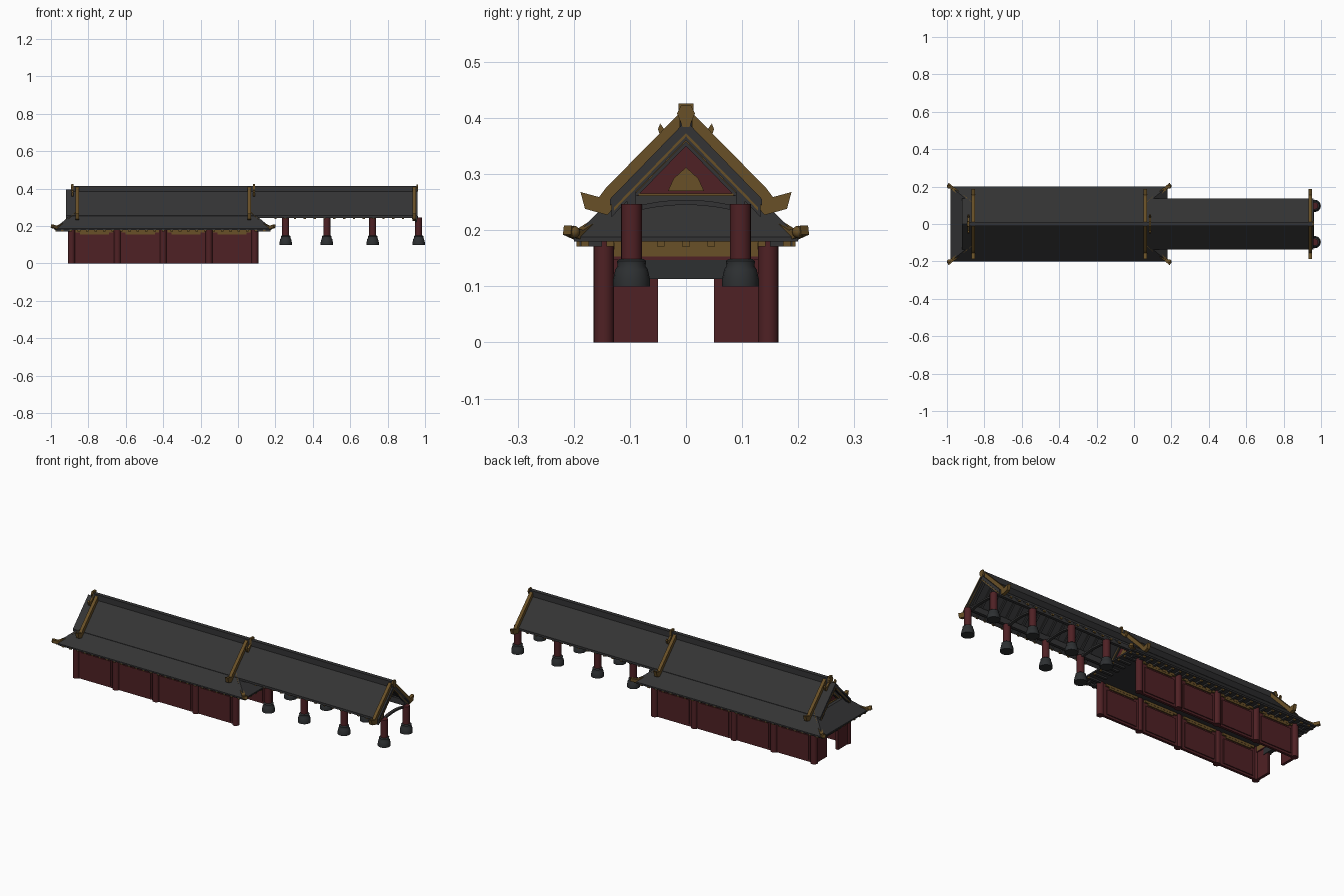
import bpy, bmesh, math
from mathutils import Matrix, Vector

if "Cube" in bpy.data.objects:
    bpy.data.objects.remove(bpy.data.objects["Cube"])


def material(name, rgb):
    m = bpy.data.materials.new(name)
    m.diffuse_color = (*rgb, 1)
    m.use_nodes = True
    m.node_tree.nodes["Principled BSDF"].inputs["Base Color"].default_value = m.diffuse_color
    return m


GREY = material("slate grey", (0.034, 0.034, 0.035))
STONE = material("stone grey", (0.026, 0.029, 0.031))
RED = material("dark red", (0.078, 0.015, 0.018))
GOLD = material("old gold", (0.14, 0.08, 0.02))
CX = -0.4                      # middle of the hall along x
BAYS = [CX + d for d in (-0.49, -0.245, 0, 0.245, 0.49)]


def finish(name, bm, mat, smooth=False):
    bmesh.ops.recalc_face_normals(bm, faces=bm.faces)
    me = bpy.data.meshes.new(name)
    bm.to_mesh(me)
    bm.free()
    me.materials.append(mat)
    ob = bpy.data.objects.new(name, me)
    bpy.context.collection.objects.link(ob)
    if smooth:
        bpy.ops.object.select_all(action='DESELECT')
        ob.select_set(True)
        bpy.context.view_layer.objects.active = ob
        bpy.ops.object.shade_smooth_by_angle(angle=math.radians(40))
    return ob


def boxes(name, mat, items):
    """One object made of (x0, x1, y0, y1, z0, z1) boxes."""
    bm = bmesh.new()
    for x0, x1, y0, y1, z0, z1 in items:
        mtx = Matrix.Translation(((x0 + x1) / 2, (y0 + y1) / 2, (z0 + z1) / 2))
        mtx = mtx @ Matrix.Diagonal((x1 - x0, y1 - y0, z1 - z0, 1))
        bmesh.ops.create_cube(bm, size=1, matrix=mtx)
    return finish(name, bm, mat)


def both_y(items):
    return items + [(a, b, -d, -c, e, f) for a, b, c, d, e, f in items]


def prisms(name, mat, items):
    """One object of (yz outline, x0, x1, matrix) extrusions."""
    bm = bmesh.new()
    for poly, x0, x1, mtx in items:
        a = [bm.verts.new(mtx @ Vector((x0, y, z))) for y, z in poly]
        b = [bm.verts.new(mtx @ Vector((x1, y, z))) for y, z in poly]
        bm.faces.new(a)
        bm.faces.new(b)
        n = len(poly)
        for i in range(n):
            bm.faces.new((a[i], a[(i + 1) % n], b[(i + 1) % n], b[i]))
    return finish(name, bm, mat)


def chevron(apex, drop, half):
    e = apex - 1.03 * half
    return [(-half, e), (0, apex), (half, e), (half, e - drop), (0, apex - drop), (-half, e - drop)]


def lathes(name, mat, profile, spots, sides=16):
    bm = bmesh.new()
    for x, y in spots:
        rings = [[bm.verts.new((x + r * math.cos(2 * math.pi * k / sides),
                                y + r * math.sin(2 * math.pi * k / sides), z))
                  for k in range(sides)] for r, z in profile]
        for lo, hi in zip(rings, rings[1:]):
            for k in range(sides):
                j = (k + 1) % sides
                bm.faces.new((lo[k], lo[j], hi[j], hi[k]))
        bm.faces.new(rings[0])
        bm.faces.new(rings[-1])
    return finish(name, bm, mat, True)


ID = Matrix.Identity(4)
FLIP = Matrix.Scale(-1, 4, (0, 1, 0))

# Hall: side walls, raised panels, end wall beside the door
boxes("hall_side_walls", RED, both_y([(BAYS[0], BAYS[-1], 0.135, 0.149, 0, 0.18)]))
boxes("hall_wall_panels", RED, both_y([(a + 0.03, b - 0.03, 0.13, 0.154, 0.012, 0.148)
                                       for a, b in zip(BAYS, BAYS[1:])]))
lathes("hall_columns", RED, [(0.0185, 0), (0.0185, 0.18)],
       [(x, s * 0.1465) for x in BAYS for s in (-1, 1)])
boxes("hall_end_wall", RED, both_y([(-0.9, -0.885, 0.05, 0.135, 0, 0.15)]))
boxes("door_lintel", STONE, [(-0.903, -0.882, -0.08, 0.08, 0.113, 0.147)])
boxes("door_red_rail", RED, [(-0.905, -0.88, -0.13, 0.13, 0.147, 0.153)])
boxes("end_frieze", GOLD, [(-0.903, -0.882, -0.13, 0.13, 0.153, 0.18)])

# Stepped gold brackets at the head of each bay
br = []
for a, b in zip(BAYS, BAYS[1:]):
    m = (a + b) / 2
    br += [(m - 0.1, m + 0.1, 0.127, 0.157, 0.166, 0.178),
           (m - 0.078, m + 0.078, 0.128, 0.156, 0.156, 0.166)]
boxes("hall_brackets", GOLD, both_y(br))

# Hall eaves roof with hipped ends
bm = bmesh.new()
rings = [[bm.verts.new((CX + sx * hx, sy * hy, z)) for sx, sy in ((-1, -1), (1, -1), (1, 1), (-1, 1))]
         for hx, hy, z in ((0.58, 0.2, 0.18), (0.58, 0.2, 0.188), (0.49, 0.127, 0.262))]
for lo, hi in zip(rings, rings[1:]):
    for k in range(4):
        bm.faces.new((lo[k], lo[(k + 1) % 4], hi[(k + 1) % 4], hi[k]))
bm.faces.new(rings[0])
bm.faces.new(rings[2])
finish("hall_hipped_roof", bm, GREY)

# Eave rafters with gold ends
raft, tips = [], []
for i in range(25):
    x = CX - 0.54 + i * 0.045
    raft.append((x - 0.007, x + 0.007, 0.15, 0.19, 0.171, 0.182))
    tips.append((x - 0.007, x + 0.007, 0.19, 0.195, 0.171, 0.182))
raft, tips = both_y(raft), both_y(tips)
for i in range(9):
    y = -0.18 + i * 0.045
    for s in (-1, 1):
        a, b, c = (CX + s * v for v in (0.5, 0.57, 0.575))
        raft.append((min(a, b), max(a, b), y - 0.007, y + 0.007, 0.171, 0.182))
        tips.append((min(b, c), max(b, c), y - 0.007, y + 0.007, 0.171, 0.182))
boxes("eave_rafters", GREY, raft)
boxes("eave_rafter_tips", GOLD, tips)

# Upper roof shared by the hall and the open walkway
prisms("upper_roof", GREY, [(chevron(0.395, 0.012, 0.135), -0.92, 0.96, ID)])
boxes("main_ridge", GREY, [(-0.89, 0.957, -0.011, 0.011, 0.37, 0.415)])
cap = [(-0.006, 0.384), (-0.016, 0.408), (-0.009, 0.422), (0.009, 0.422), (0.016, 0.408), (0.006, 0.384)]
prisms("ridge_end_caps", GOLD, [(cap, x - 0.004, x + 0.004, ID) for x in (-0.89, 0.958)])

# Gables: red triangles, boards, and gold trims
gable = [(-0.125, 0.25), (0, 0.383), (0.125, 0.25)]
lattice = [(-0.032, 0.27), (-0.022, 0.292), (0, 0.312), (0.022, 0.292), (0.032, 0.27)]
prisms("gable_walls", RED, [(gable, CX - 0.465, CX + 0.465, ID)])
prisms("gable_boards", GREY, [(chevron(0.384, 0.034, 0.13), CX - 0.47, CX + 0.47, ID)])
prisms("gable_gold_bands", GOLD, [(chevron(0.365, 0.007, 0.11), CX - 0.473, CX + 0.473, ID)])
prisms("gable_lattices", GOLD, [(lattice, CX - 0.468, CX + 0.468, ID)])
boxes("gable_sills", GOLD, [(CX - 0.472, CX + 0.472, -0.085, 0.085, 0.25, 0.265)])
ends = ((-0.918, -0.906), (0.946, 0.958))
prisms("verge_boards", GREY, [(chevron(0.386, 0.026, 0.133), a, b, ID) for a, b in ends])
prisms("verge_gold_bands", GOLD, [(chevron(0.373, 0.006, 0.128), a - 0.002, b + 0.002, ID)
                                  for a, b in ends])

# Gold sloping ridges with upturned ends, and small hooks near the top
rake = [(0.012, 0.375), (0.012, 0.408), (0.143, 0.275), (0.155, 0.259), (0.188, 0.268),
        (0.18, 0.238), (0.14, 0.227)]
hook = [(0.008, 0.378), (0.008, 0.398), (0.036, 0.376), (0.046, 0.39), (0.05, 0.38), (0.044, 0.362), (0.034, 0.355)]
prisms("sloping_ridges", GOLD, [(rake, x - 0.009, x + 0.009, m)
                                for x in (-0.86, 0.06, 0.942) for m in (ID, FLIP)])
prisms("ridge_hooks", GOLD, [(hook, x - 0.005, x + 0.005, m)
                             for x in (-0.885, 0.085) for m in (ID, FLIP)])
boxes("ridge_finials", GOLD, [(x - 0.006, x + 0.006, -0.013, 0.013, 0.39, 0.426)
                              for x in (-0.885, 0.085)])

# Gold corner ridges running out to the eave corners, with round knobs
hip = [(0, 0.255), (0, 0.28), (0.085, 0.218), (0.13, 0.2), (0.162, 0.208), (0.165, 0.192), (0.13, 0.182)]
corner, knobs = [], bmesh.new()
for sx in (-1, 1):
    for sy in (-1, 1):
        ang = math.atan2(sy * 0.09, sx * 0.11) - math.pi / 2
        m = Matrix.Translation((CX + sx * 0.468, sy * 0.108, 0)) @ Matrix.Rotation(ang, 4, 'Z')
        corner.append((hip, -0.009, 0.009, m))
        bmesh.ops.create_uvsphere(knobs, u_segments=10, v_segments=6, radius=0.011,
                                  matrix=Matrix.Translation((CX + sx * 0.589, sy * 0.2, 0.197)))
prisms("corner_ridges", GOLD, corner)
finish("corner_knobs", knobs, GOLD, True)

# Walkway: columns on stone bases
spots = [(x, s * 0.097) for x in (0.255, 0.475, 0.72, 0.966) for s in (-1, 1)]
lathes("walkway_columns", RED, [(0.019, 0.14), (0.019, 0.247)], spots)
lathes("column_bases", STONE, [(0.033, 0.1), (0.033, 0.112), (0.029, 0.13), (0.025, 0.136),
                               (0.026, 0.145), (0.021, 0.149)], spots)

# Walkway: long purlins, arched tie beams, rafters with gold ends
boxes("walkway_purlins", GREY, both_y([(0.1, 0.958, 0.089, 0.105, 0.246, 0.278)]))
arch = [(0.1 * k / 6, 0.254 - 0.014 * (k / 6) ** 2) for k in range(-6, 7)]
arch += [(y, z - 0.009) for y, z in reversed(arch)]
prisms("arched_tie_beams", GREY, [(arch, x - 0.008, x + 0.008, ID) for x in (0.255, 0.475, 0.72, 0.955)])
xs = [0.2 + i * 0.0525 for i in range(15)]
prisms("walkway_rafters", GREY, [(chevron(0.385, 0.014, 0.128), x - 0.006, x + 0.006, ID) for x in xs])
boxes("walkway_rafter_tips", GOLD, both_y([(x - 0.006, x + 0.006, 0.126, 0.133, 0.238, 0.25) for x in xs]))
